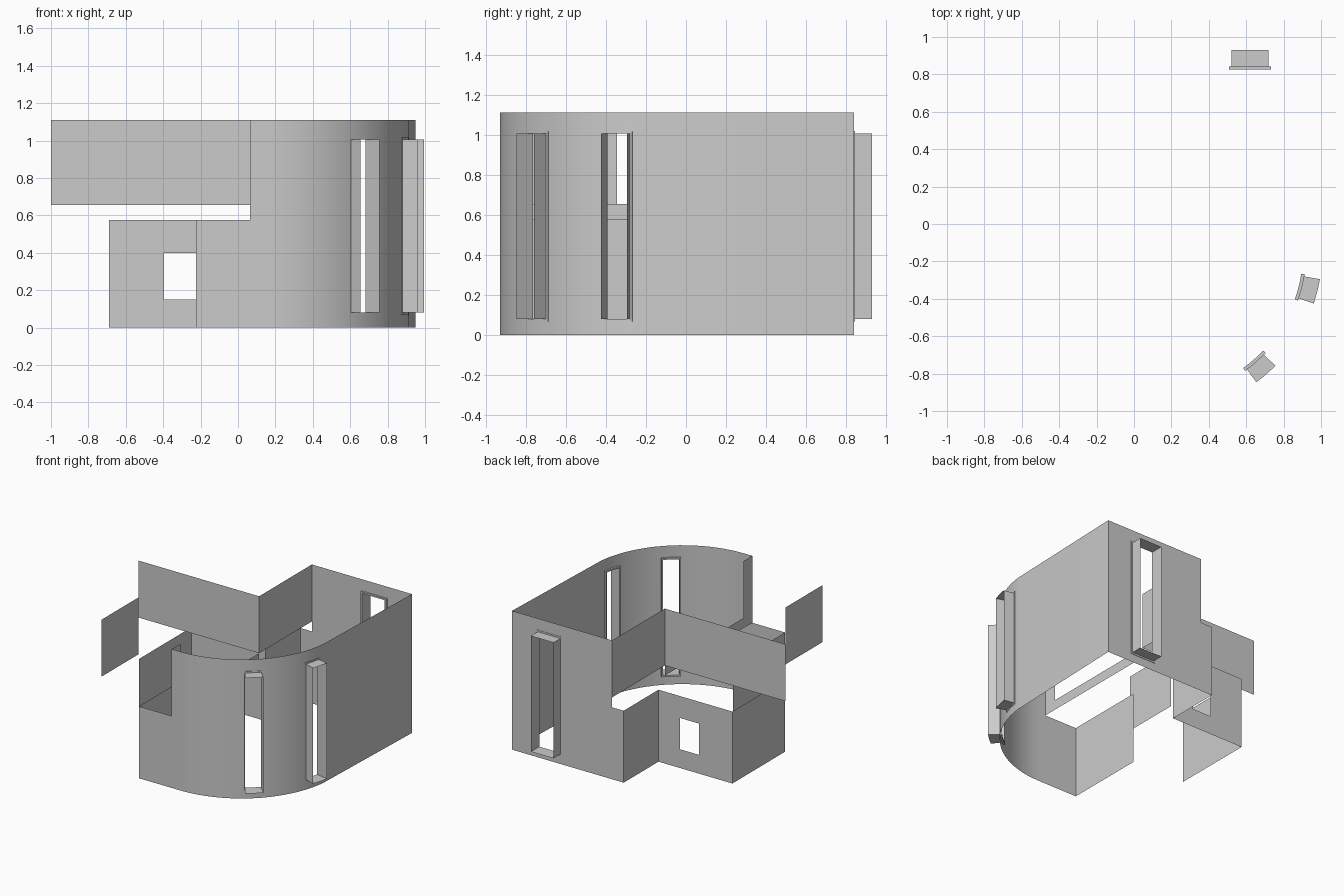
import bpy
from math import sin, cos, radians

if "Cube" in bpy.data.objects:
    bpy.data.objects.remove(bpy.data.objects["Cube"])

TOP, LOW, UP = 1.11, 0.575, 0.655      # wall top, lower storey top, upper storey base
W0, W1 = 0.08, 1.005                   # tall window sill and head
CX, CY, R = 0.134, -0.145, 0.785       # plan circle of the rounded front wall


def make(name, verts, faces):
    me = bpy.data.meshes.new(name)
    me.from_pydata(verts, [], faces)
    me.validate()
    ob = bpy.data.objects.new(name, me)
    bpy.context.collection.objects.link(ob)
    bpy.context.view_layer.objects.active = ob
    bpy.ops.object.select_all(action='DESELECT')
    ob.select_set(True)
    bpy.ops.object.shade_smooth_by_angle(angle=radians(25))
    return ob


def sheet(name, plan, zs, skip=lambda c, z: False):
    """Thin vertical wall along a plan path; skip(column, mid_z) leaves openings."""
    n = len(zs)
    verts = [(x, y, z) for x, y in plan for z in zs]
    faces = []
    for c in range(len(plan) - 1):
        for r in range(n - 1):
            if not skip(c, (zs[r] + zs[r + 1]) / 2):
                a = c * n + r
                faces.append((a, a + n, a + n + 1, a + 1))
    return make(name, verts, faces)


def arc(deg, d=0.0):
    a = radians(deg)
    return CX + (R + d) * cos(a), CY + (R + d) * sin(a)


def frame(name, place, half, trim, depth):
    """Open window tube standing out of the wall with a flat trim on the inside."""
    N = 4

    def loop(h, d, z0, z1):
        us = [-h + 2 * h * i / N for i in range(N + 1)]
        return ([(*place(u, d), z0) for u in us] +
                [(*place(u, d), z1) for u in reversed(us)])
    verts = (loop(half, depth, W0, W1) + loop(half, -0.015, W0, W1) +
             loop(half + trim, -0.015, W0 - trim, W1 + trim) +
             loop(half + trim, 0.003, W0 - trim, W1 + trim) +
             loop(half, 0.003, W0, W1))
    m = 2 * (N + 1)
    faces = [(k * m + i, k * m + (i + 1) % m, (k + 1) * m + (i + 1) % m, (k + 1) * m + i)
             for k in range(4) for i in range(m)]
    make(name, verts, faces)


# outer shell: front stub, rounded wall, right wall, back wall
centres, half = (-49.0, -14.3), 4.4
cuts = [-90]
for c in centres:
    cuts += [c - half, c + half]
cuts.append(-6)
angles = []
for a, b in zip(cuts, cuts[1:]):
    k = max(2, round((b - a) / 4))
    angles += [a + (b - a) * i / k for i in range(k)]
angles.append(-6)
plan = [(-0.225, -0.93), (0.065, -0.93)] + [arc(a) for a in angles]
plan += [(0.95, 0.84), (0.72, 0.84), (0.52, 0.84), (0.065, 0.84), (-0.037, 0.84)]
last = len(plan) - 2


def shell_gap(c, z):
    if c in (0, last):
        return z > LOW
    if not W0 < z < W1:
        return False
    if c == last - 2:
        return True
    i = c - 2
    if 0 <= i < len(angles) - 1:
        mid = (angles[i] + angles[i + 1]) / 2
        return any(abs(mid - t) < half for t in centres)
    return False


sheet("outer_wall", plan, [0, W0, LOW, W1, TOP], shell_gap)

# window frames
for i, c in enumerate(centres):
    frame(f"curved_window_frame_{i + 1}",
          lambda u, d, c=c: arc(c + u * 180 / (3.14159 * R), d), R * radians(half), 0.012, 0.088)
frame("back_window_frame", lambda u, d: (0.62 - u, 0.84 + d), 0.10, 0.013, 0.09)

# lower storey walls with the small window
sheet("lower_back_wall",
      [(-0.037, 0.84), (-0.037, 0.40), (-0.225, 0.40), (-0.395, 0.40), (-0.69, 0.40), (-0.69, -0.266)],
      [0, 0.15, 0.40, LOW], lambda c, z: c == 2 and 0.15 < z < 0.40)
sheet("lower_side_wall", [(-0.225, -0.93), (-0.225, -0.272)], [0, LOW])

# upper storey walls
sheet("upper_back_wall", [(0.065, 0.84), (0.065, 0.174), (-1.0, 0.174)], [UP, TOP])
sheet("upper_side_panel", [(-0.64, -0.345), (-0.64, -0.81)], [UP, TOP])

# inner edge band between storeys with a short return wall
sheet("floor_band", [(0.065, -0.93), (0.065, -0.82), (0.065, 0.174)], [LOW, UP, TOP],
      lambda c, z: c == 1 and z > UP)
